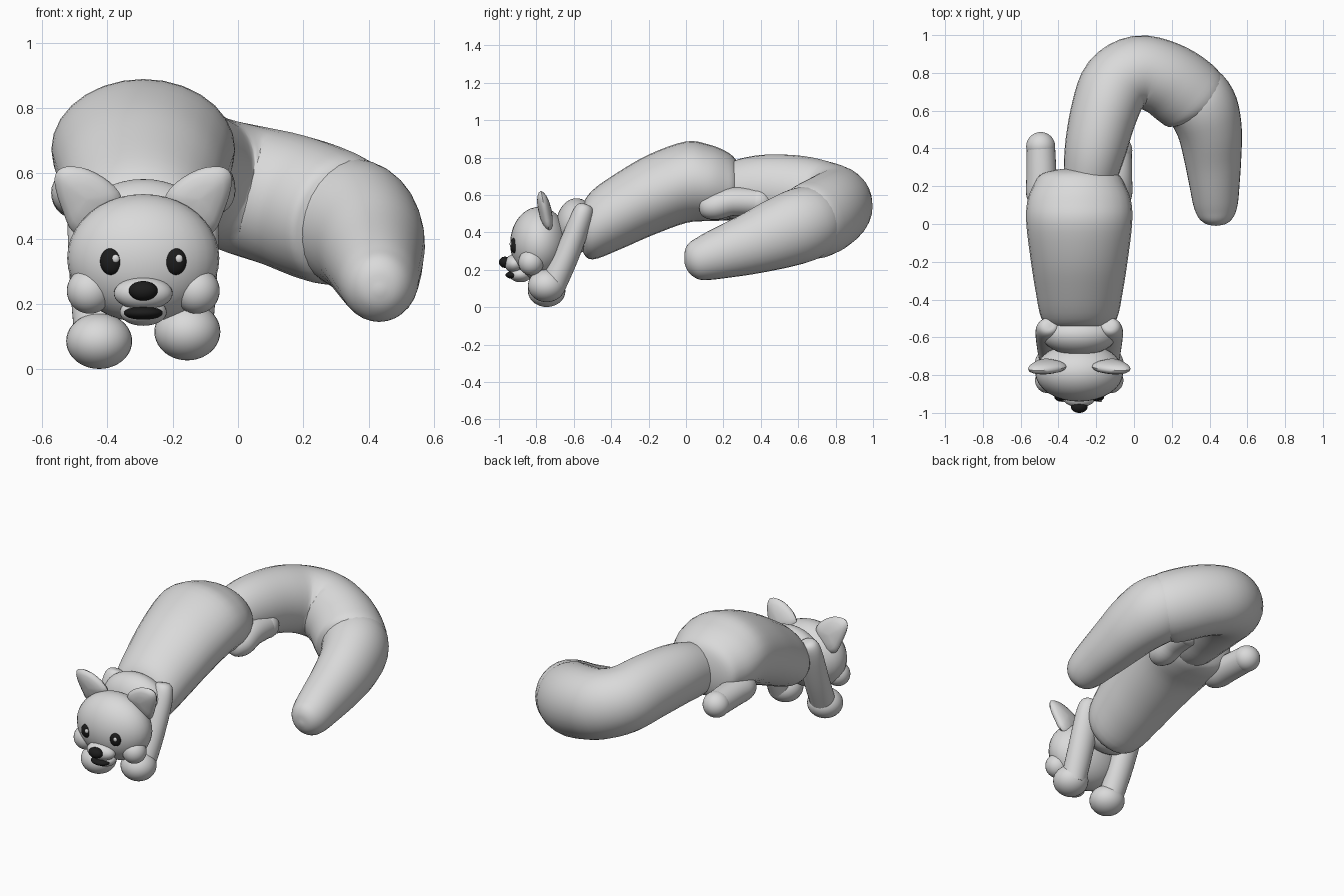
import bpy, bmesh, math
from mathutils import Vector

if "Cube" in bpy.data.objects:
    bpy.data.objects.remove(bpy.data.objects["Cube"])

CX = -0.29  # centre line of the body


def material(name, c):
    m = bpy.data.materials.new(name)
    m.diffuse_color = (c, c, c, 1)
    m.use_nodes = True
    m.node_tree.nodes["Principled BSDF"].inputs["Base Color"].default_value = m.diffuse_color
    return m


GREY = material("soft grey", 0.7)
BLACK = material("black", 0.012)
SHINE = material("eye shine", 0.7)


def finish(name, bm, mat, angle=50):
    bmesh.ops.recalc_face_normals(bm, faces=bm.faces)
    me = bpy.data.meshes.new(name)
    bm.to_mesh(me)
    bm.free()
    me.materials.append(mat)
    ob = bpy.data.objects.new(name, me)
    bpy.context.collection.objects.link(ob)
    bpy.ops.object.select_all(action='DESELECT')
    ob.select_set(True)
    bpy.context.view_layer.objects.active = ob
    bpy.ops.object.shade_smooth_by_angle(angle=math.radians(angle))
    return ob


def ball(name, loc, rad, mat=GREY):
    bm = bmesh.new()
    bmesh.ops.create_uvsphere(bm, u_segments=32, v_segments=20, radius=1)
    for v in bm.verts:
        v.co = Vector([loc[i] + v.co[i] * rad[i] for i in range(3)])
    return finish(name, bm, mat)


def loft(name, rings, mat=GREY, angle=50):
    bm = bmesh.new()
    loops = [[bm.verts.new(p) for p in r] for r in rings]
    n = len(loops[0])
    for a, b in zip(loops, loops[1:]):
        for i in range(n):
            bm.faces.new((a[i], a[(i + 1) % n], b[(i + 1) % n], b[i]))
    bm.faces.new(loops[0])
    bm.faces.new(loops[-1])
    return finish(name, bm, mat, angle)


def spline(pts, steps):
    """Smooth curve through the given stations."""
    out = []
    for i in range(len(pts) - 1):
        p0, p1, p2, p3 = (pts[max(0, min(len(pts) - 1, i + k))] for k in (-1, 0, 1, 2))
        for s in range(steps):
            t = s / steps
            out.append([0.5 * (2 * b + (c - a) * t + (2 * a - 5 * b + 4 * c - d) * t * t
                               + (3 * b - a - 3 * c + d) * t ** 3)
                        for a, b, c, d in zip(p0, p1, p2, p3)])
    return out + [list(pts[-1])]


def tube(name, pts, steps=4, sides=28, upright=False):
    """Stations are x, y, z, side radius, up radius."""
    st = spline(pts, steps)
    rings = []
    for i, s in enumerate(st):
        d = Vector(st[min(i + 1, len(st) - 1)][:3]) - Vector(st[max(i - 1, 0)][:3])
        d = Vector((0, 1, 0)) if upright else d.normalized()
        side = d.cross(Vector((0, 0, 1))).normalized()
        up = side.cross(d)
        w, h = max(s[3], 0.004), max(s[4], 0.004)
        rings.append([Vector(s[:3]) + side * w * math.cos(a) + up * h * math.sin(a)
                      for a in (math.tau * k / sides for k in range(sides))])
    return loft(name, rings)


# Torso and neck
tube("torso", [(CX, -.57, .42, .01, .01), (CX, -.555, .42, .14, .115), (CX, -.5, .44, .2, .185),
               (CX, -.35, .52, .232, .21), (CX, -.19, .6, .257, .22), (CX, 0, .668, .28, .218),
               (CX, .12, .665, .275, .205), (CX, .21, .65, .24, .185), (CX, .265, .64, .2, .15),
               (CX, .29, .64, .1, .08), (CX, .295, .64, .01, .01)], upright=True)
ball("neck", (CX, -.585, .435), (.2, .11, .147))

# Long curled tail: root half, then the folded tip half that tucks into it
tube("tail_root", [(-.26, .15, .62, .12, .12), (-.23, .27, .625, .145, .16), (-.2, .42, .635, .165, .18),
                   (-.155, .6, .62, .178, .19), (-.095, .74, .585, .188, .193), (.02, .805, .55, .192, .2),
                   (.15, .775, .515, .198, .208), (.26, .705, .475, .205, .21), (.33, .64, .45, .19, .195),
                   (.375, .57, .43, .1, .12)])
tube("tail_tip", [(.23, .72, .48, .1, .1), (.3, .685, .465, .18, .18), (.36, .62, .44, .188, .2),
                  (.4, .5, .395, .172, .19), (.417, .35, .34, .152, .165), (.427, .2, .293, .132, .14),
                  (.432, .1, .262, .117, .12), (.433, .04, .25, .095, .1),
                  (.433, .005, .243, .058, .06), (.433, -.008, .241, .01, .01)])

# Limbs, mirrored about the centre line
for label, s in (("left", -1), ("right", 1)):
    tube(label + "_front_leg", [(CX + s * .165, -.535, .55, .01, .01), (CX + s * .165, -.54, .535, .05, .045),
                                (CX + s * .16, -.565, .46, .072, .06), (CX + s * .15, -.64, .27, .075, .066),
                                (CX + s * .14, -.715, .11, .072, .07)])
    ball(label + "_front_paw", (CX + s * .135, -.745, .086 if s < 0 else .115),
         (.101, .1, .085 if s < 0 else .088))
    e, up = (.04, 0) if s < 0 else (.02, .025)
    tube(label + "_hind_leg", [(CX + s * .2, .07, .54, .01, .01), (CX + s * .2, .085, .54, .05, .05),
                               (CX + s * .2, .15, .54, .08, .074), (CX + s * .2, .25, .54 + up, .08, .076),
                               (CX + s * .203, .37 + e, .535 + up, .075, .073)])
    ball(label + "_hind_paw", (CX + s * .204, .37 + e, .535 + up), (.077, .077, .075))

# Head, cheeks and muzzle
ball("head", (CX, -.785, .34), (.233, .155, .196))
ball("muzzle", (CX, -.915, .232), (.09, .055, .05))
ball("chin", (CX, -.885, .175), (.072, .06, .042))
ball("mouth", (CX, -.915, .172), (.06, .05, .022), BLACK)
ball("nose", (CX, -.968, .24), (.044, .032, .03), BLACK)

EAR = [(.075, .49), (.068, .53), (.105, .575), (.17, .612), (.235, .62), (.268, .598),
       (.268, .55), (.245, .48), (.215, .42), (.15, .41)]
for label, s in (("left", -1), ("right", 1)):
    ball(label + "_cheek", (CX + s * .164, -.828, .24), (.07, .068, .07))
    ball(label + "_eye", (CX + s * .097, -.914, .33), (.035, .026, .042), BLACK)
    ball(label + "_eye_shine", (CX + s * .097 + .012, -.935, .338), (.012, .008, .013), SHINE)
    # Rounded ear: outline swelled front to back, leaning forward at the top
    outline = spline(EAR + EAR[:1], 3)[:-1]
    rings = []
    for k in range(9):
        a = math.radians(-86 + 172 * k / 8)
        ring = []
        for x, z in outline:
            x, z = .175 + (x - .175) * math.cos(a), .52 + (z - .52) * math.cos(a)
            ring.append((CX + s * x, -.755 + .036 * math.sin(a) - .2 * (z - .52), z))
        rings.append(ring)
    loft(label + "_ear", rings)
